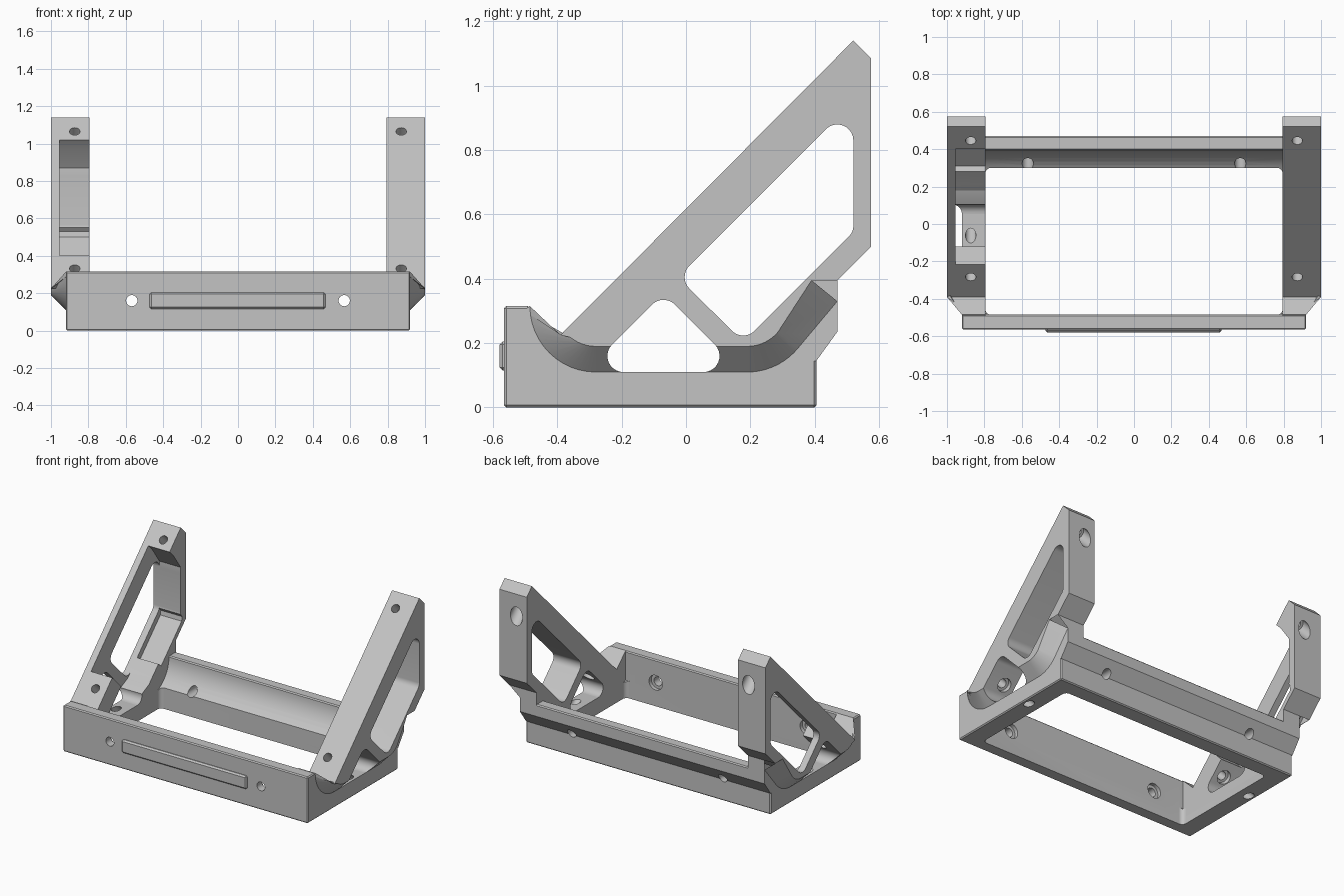
import bpy, bmesh, math
from mathutils import Vector

cube = bpy.data.objects.get("Cube")
if cube:
    bpy.data.objects.remove(cube, do_unlink=True)

grey = bpy.data.materials.new("matte grey")
grey.use_nodes = True
COLOR = (0.55, 0.55, 0.55, 1)
grey.diffuse_color = COLOR
grey.node_tree.nodes["Principled BSDF"].inputs["Base Color"].default_value = COLOR


def loft(name, ring_a, ring_b):
    """Closed solid between two rings with equal point counts."""
    bm = bmesh.new()
    a = [bm.verts.new(p) for p in ring_a]
    b = [bm.verts.new(p) for p in ring_b]
    n = len(a)
    bm.faces.new(a)
    bm.faces.new(b[::-1])
    for i in range(n):
        j = (i + 1) % n
        bm.faces.new((a[i], b[i], b[j], a[j]))
    bmesh.ops.remove_doubles(bm, verts=bm.verts, dist=0.0001)
    bmesh.ops.recalc_face_normals(bm, faces=bm.faces)
    mesh = bpy.data.meshes.new(name)
    bm.to_mesh(mesh)
    bm.free()
    mesh.materials.append(grey)
    obj = bpy.data.objects.new(name, mesh)
    bpy.context.collection.objects.link(obj)
    return obj


def prism(name, profile, x0, x1):
    return loft(name, [(x0, y, z) for y, z in profile], [(x1, y, z) for y, z in profile])


def rod(name, start, end, radius):
    a, b = Vector(start), Vector(end)
    turn = (b - a).to_track_quat('Z', 'Y')
    ring = [turn @ Vector((radius * math.cos(t), radius * math.sin(t), 0))
            for t in (math.tau * i / 32 for i in range(32))]
    return loft(name, [a + p for p in ring], [b + p for p in ring])


def arc(cy, cz, radius, start, end, steps=12):
    angles = [math.radians(start + (end - start) * i / steps) for i in range(steps + 1)]
    return [(cy + radius * math.cos(t), cz + radius * math.sin(t)) for t in angles]


def rounded(points, radius, steps=10):
    """Polygon with every corner replaced by a tangent arc."""
    pts = [Vector(p) for p in points]
    out = []
    for i, p in enumerate(pts):
        u = (pts[i - 1] - p).normalized()
        v = (pts[(i + 1) % len(pts)] - p).normalized()
        half = u.angle(v) / 2
        centre = p + (u + v).normalized() * radius / math.sin(half)
        a = p + u * radius / math.tan(half) - centre
        b = p + v * radius / math.tan(half) - centre
        sweep = a.angle(b)
        for k in range(steps + 1):
            s = k / steps
            d = (a * math.sin((1 - s) * sweep) + b * math.sin(s * sweep)) / math.sin(sweep)
            out.append(tuple(centre + d))
    return out


def apply(obj, mod):
    bpy.context.view_layer.objects.active = obj
    bpy.ops.object.modifier_apply(modifier=mod.name)


def bevel(obj, width):
    mod = obj.modifiers.new("bevel", 'BEVEL')
    mod.width, mod.segments = width, 1
    mod.limit_method, mod.angle_limit = 'ANGLE', math.radians(50)
    apply(obj, mod)


def combine(target, tool, operation):
    mod = target.modifiers.new("combine", 'BOOLEAN')
    mod.operation, mod.solver, mod.object = operation, 'EXACT', tool
    apply(target, mod)
    bpy.data.objects.remove(tool, do_unlink=True)


# Base: front wall, side rails and hollow-faced back beam in one profile
base_profile = ([(-0.565, 0), (-0.565, 0.315), (-0.485, 0.315), (-0.485, 0.11)]
                + arc(0.19, 0.315, 0.205, -90, 0)
                + [(0.47, 0.315), (0.47, 0.235), (0.405, 0.145), (0.405, 0)])
frame = prism("bracket_frame", base_profile, -0.92, 0.92)
bevel(frame, 0.007)

opening = rounded([(-0.795, -0.485), (0.795, -0.485), (0.795, 0.30), (-0.795, 0.30)], 0.03)
combine(frame, loft("opening", [(x, y, -0.1) for x, y in opening],
                    [(x, y, 0.36) for x, y in opening]), 'DIFFERENCE')

# Raised bar on the front wall
bar = prism("front_bar", [(-0.58, 0.115), (-0.58, 0.205), (-0.55, 0.205), (-0.55, 0.115)],
            -0.473, 0.468)
bevel(bar, 0.01)
combine(frame, bar, 'UNION')

# Arms: straight inner half and an outer half flaring out over the rail
notch = (-0.39, 0.225)
top = [(0.575, 0.50), (0.575, 1.085), (0.52, 1.14), notch]
inner = ([(-0.485, 0.315), (-0.52, 0.29), (-0.52, 0.05), (0.38, 0.05), (0.38, 0.145),
          (0.405, 0.145), (0.47, 0.235), (0.47, 0.395)] + top)
low = (arc(-0.28, 0.315, 0.205, 180, 270) + arc(0.19, 0.315, 0.205, -90, -40)
       + [(0.47, 0.33), (0.47, 0.395)] + top)
high = ([notch] + arc(-0.28, 0.315, 0.125, 231, 270, 11) + arc(0.19, 0.315, 0.125, -90, -40)
        + [(0.39, 0.395), (0.47, 0.395)] + top)
upper_window = rounded([(-0.025, 0.405), (0.178, 0.203), (0.52, 0.545), (0.52, 0.95)], 0.05)
lower_window = rounded([(-0.315, 0.11), (0.175, 0.11), (-0.07, 0.355)], 0.05)
pocket = [(-0.265, 0.45), (-0.12, 0.305), (-0.1, 0.2), (0.08, 0.15), (0.105, 0.17),
          (0.178, 0.203), (0.28, 0.305), (0.31, 0.28), (0.53, 0.50), (0.535, 0.53),
          (0.515, 0.555), (0.52, 0.87), (0.445, 0.975), (0.35, 1.07)]

for s in (-1, 1):
    arm = prism("arm", inner, s * 0.795, s * 0.92)
    flare = loft("arm_flare", [(s * 0.92, y, z) for y, z in low],
                 [(s, y, z) for y, z in high])
    cutters = [(upper_window, s * 0.7, s * 1.1), (lower_window, s * 0.7, s * 1.1)]
    # The right arm is hollowed from inside, leaving a thin outer plate
    if s < 0:
        cutters.append((pocket, -0.955, -0.75))
    for profile, x0, x1 in cutters:
        for part in (arm, flare):
            combine(part, prism("cutter", profile, x0, x1), 'DIFFERENCE')
    combine(arm, flare, 'UNION')
    combine(frame, arm, 'UNION')

# Screw holes with counterbores
for s in (-1, 1):
    x = s * 0.873
    holes = [((x, -0.34, 0.388), (x, 0.12, -0.072), 0.028),
             ((x, -0.21, 0.258), (x, -0.125, 0.173), 0.045),
             ((x, 0.38, 1.13), (x, 0.65, 0.86), 0.028),
             ((x, 0.50, 1.01), (x, 0.65, 0.86), 0.045),
             ((s * 0.568, -0.7, 0.16), (s * 0.568, 0.7, 0.16), 0.03),
             ((s * 0.568, -0.51, 0.16), (s * 0.568, -0.4, 0.16), 0.05)]
    for start, end, radius in holes:
        combine(frame, rod("hole", start, end, radius), 'DIFFERENCE')

bpy.ops.object.select_all(action='DESELECT')
frame.select_set(True)
bpy.context.view_layer.objects.active = frame
bpy.ops.object.shade_smooth_by_angle(angle=math.radians(20))
